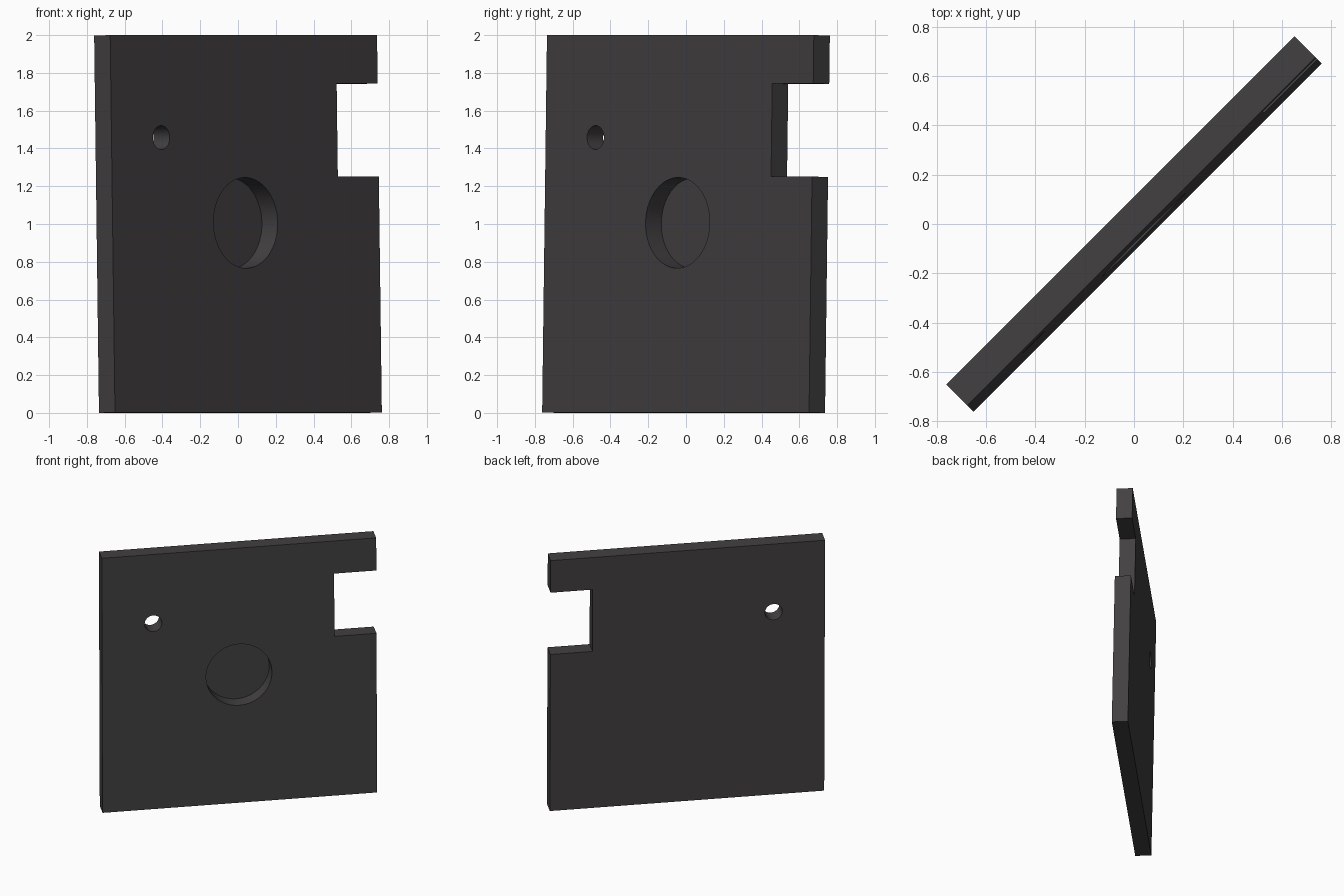
import bpy
from math import radians
from mathutils import Matrix

if "Cube" in bpy.data.objects:
    bpy.data.objects.remove(bpy.data.objects["Cube"])

SIZE, THICK = 1.998, 0.12
TILT = -0.018


def box(name, x0, x1, y0, y1, z0, z1):
    bpy.ops.mesh.primitive_cube_add(size=1)
    ob = bpy.context.object
    ob.name = name
    ob.data.transform(Matrix.Translation(((x0 + x1) / 2, (y0 + y1) / 2, (z0 + z1) / 2))
                      @ Matrix.Diagonal((x1 - x0, y1 - y0, z1 - z0, 1)))
    return ob


def drill(name, x, z, radius, y0, y1):
    bpy.ops.mesh.primitive_cylinder_add(vertices=64, radius=radius, depth=y1 - y0)
    ob = bpy.context.object
    ob.name = name
    ob.data.transform(Matrix.Translation((x, (y0 + y1) / 2, z))
                      @ Matrix.Rotation(radians(90), 4, 'X'))
    return ob


# Square plate, centred on the origin, front face towards -y
h, t = SIZE / 2, THICK / 2
plate = box("plate", -h, h, -t, t, -h, h)

# Edge notch, small through hole, and deep round recess with a thin floor
cutters = [
    box("notch_cutter", 0.692, 1.2, -0.3, 0.3, 0.25, 0.743),
    drill("small_hole_cutter", -0.626, 0.457, 0.063, -0.3, 0.3),
    drill("recess_cutter", -0.003, 0.005, 0.24, -0.3, t - 0.002),
]
bpy.ops.object.select_all(action='DESELECT')
bpy.context.view_layer.objects.active = plate
plate.select_set(True)
for cutter in cutters:
    cutter.hide_render = True
    mod = plate.modifiers.new(cutter.name, 'BOOLEAN')
    mod.operation = 'DIFFERENCE'
    mod.solver = 'EXACT'
    mod.object = cutter
    bpy.ops.object.modifier_apply(modifier=mod.name)
    bpy.data.objects.remove(cutter)

# Lean slightly back, turn to the diagonal and stand on the ground
plate.data.transform(Matrix.Translation((0, 0, 1)) @ Matrix.Rotation(radians(45), 4, 'Z')
                     @ Matrix.Rotation(TILT, 4, 'X'))
bpy.ops.object.shade_smooth_by_angle(angle=radians(30))

# Dark grey finish
mat = bpy.data.materials.new("dark_grey")
mat.diffuse_color = (0.055, 0.051, 0.051, 1)
mat.use_nodes = True
mat.node_tree.nodes["Principled BSDF"].inputs["Base Color"].default_value = mat.diffuse_color
plate.data.materials.clear()
plate.data.materials.append(mat)
